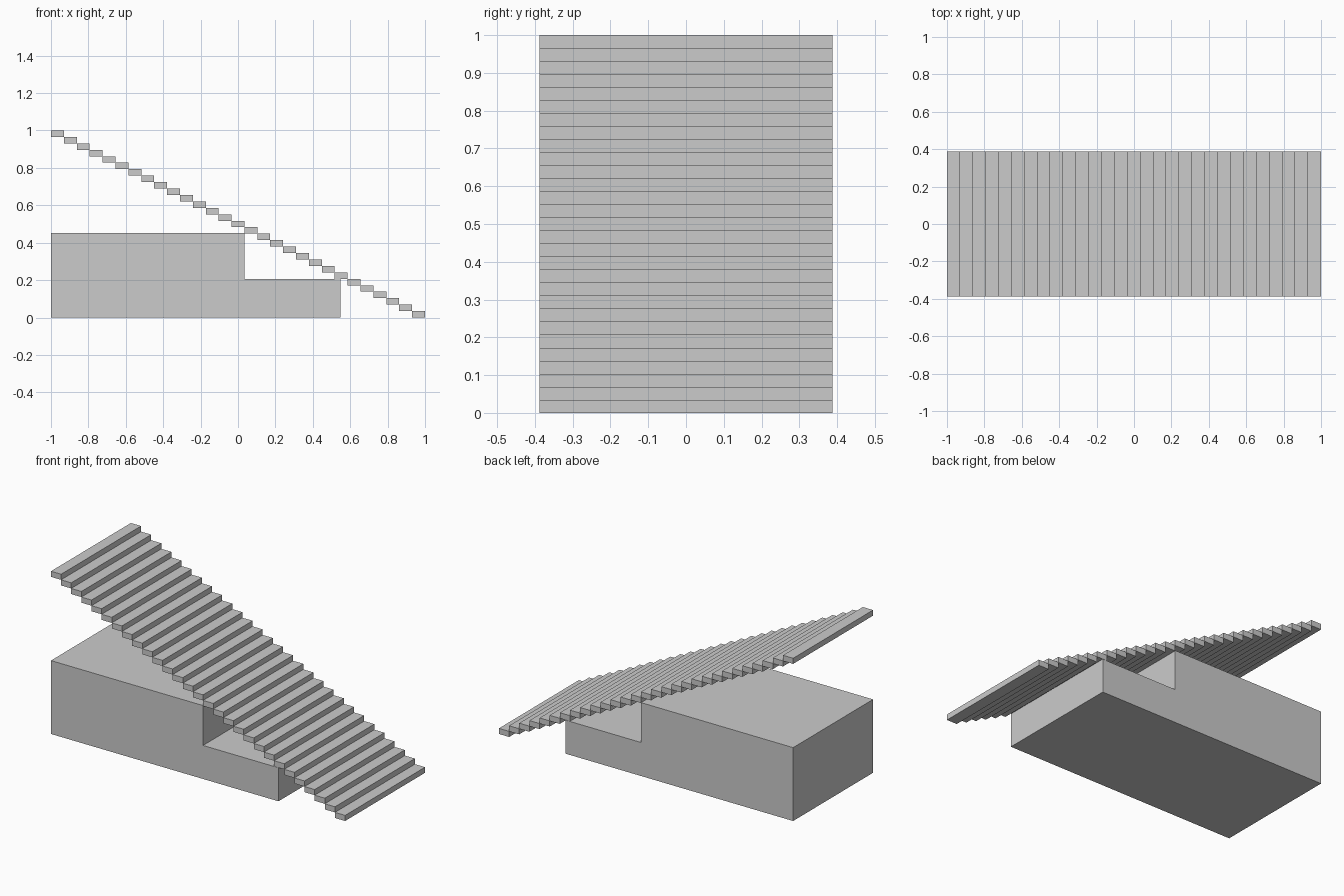
import bpy, bmesh
from mathutils import Matrix

if "Cube" in bpy.data.objects:
    bpy.data.objects.remove(bpy.data.objects["Cube"])

STEPS = 29
RUN, RISE = 2 / STEPS, 1 / STEPS
HALF_W = 0.388


def finish(name, bm):
    bmesh.ops.recalc_face_normals(bm, faces=bm.faces)
    mesh = bpy.data.meshes.new(name)
    bm.to_mesh(mesh)
    bm.free()
    obj = bpy.data.objects.new(name, mesh)
    bpy.context.collection.objects.link(obj)
    return obj


# Flight of floating slab treads, touching edge to edge
bm = bmesh.new()
for i in range(STEPS):
    centre = (-1 + RUN * (i + 0.5), 0, 1 - RISE * (i + 0.5))
    size = (RUN, 2 * HALF_W, RISE, 1)
    bmesh.ops.create_cube(bm, size=1, matrix=Matrix.Translation(centre) @ Matrix.Diagonal(size))
finish("stair_treads", bm)

# Two-level base block, extruded from its side profile
profile = [(-1, 0), (0.547, 0), (0.547, 0.206), (0.034, 0.206), (0.034, 0.451), (-1, 0.451)]
bm = bmesh.new()
face = bm.faces.new([bm.verts.new((x, -HALF_W, z)) for x, z in profile])
side = bmesh.ops.extrude_face_region(bm, geom=[face])
verts = [v for v in side["geom"] if isinstance(v, bmesh.types.BMVert)]
bmesh.ops.translate(bm, verts=verts, vec=(0, 2 * HALF_W, 0))
finish("base_block", bm)
